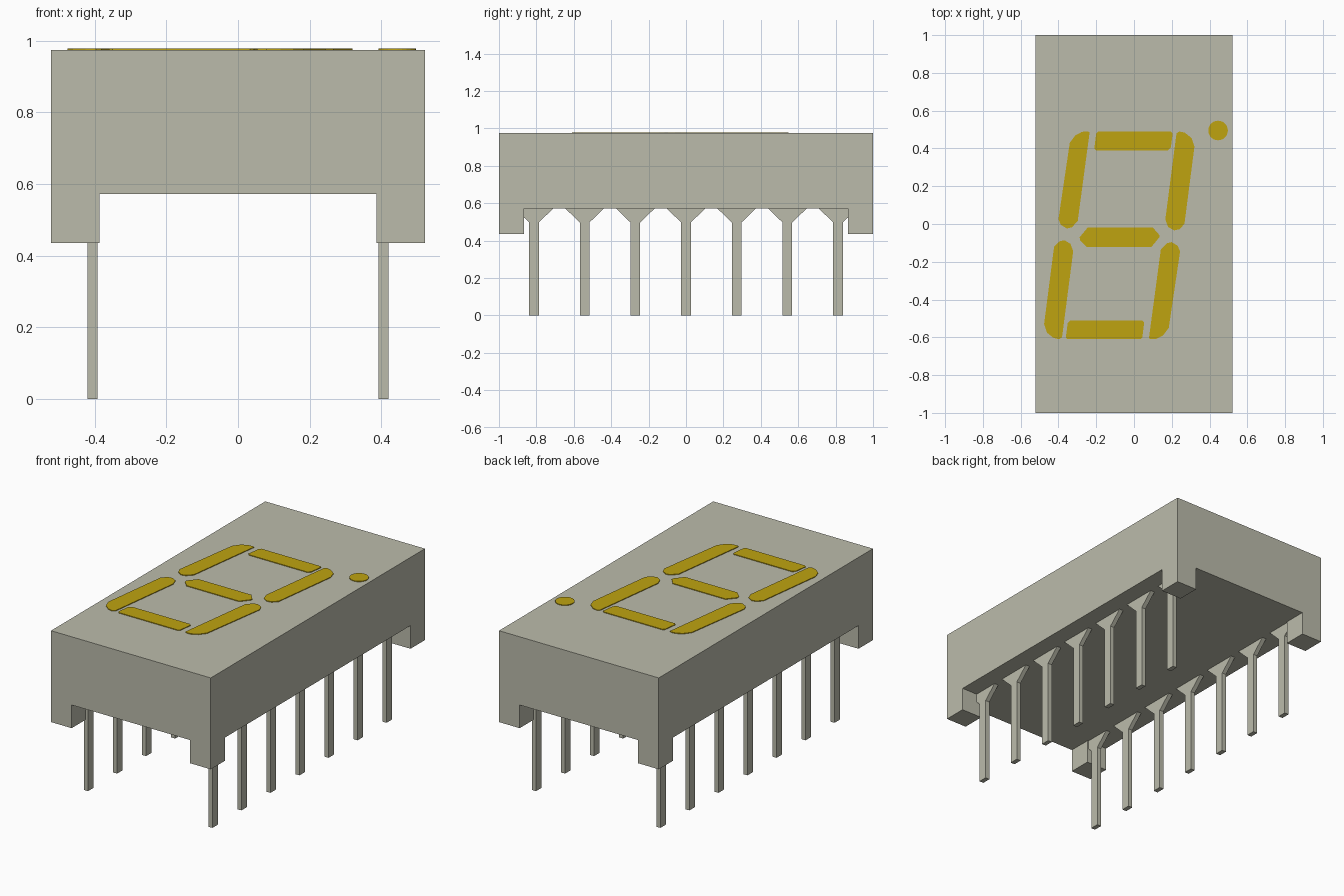
import bpy
import bmesh
import math

if "Cube" in bpy.data.objects:
    bpy.data.objects.remove(bpy.data.objects["Cube"], do_unlink=True)


def material(name, colour):
    mat = bpy.data.materials.new(name)
    mat.use_nodes = True
    mat.diffuse_color = colour
    mat.node_tree.nodes["Principled BSDF"].inputs["Base Color"].default_value = colour
    return mat


GREY = material("warm grey", (0.50, 0.50, 0.41, 1))
YELLOW = material("amber yellow", (0.52, 0.366, 0.005, 1))


def finish(bm, name, mat):
    bmesh.ops.recalc_face_normals(bm, faces=bm.faces)
    mesh = bpy.data.meshes.new(name)
    bm.to_mesh(mesh)
    bm.free()
    mesh.materials.append(mat)
    obj = bpy.data.objects.new(name, mesh)
    bpy.context.collection.objects.link(obj)
    return obj


def prism(name, outline, depth, mat):
    """Extrude a closed outline of 3D points along a vector."""
    bm = bmesh.new()
    face = bm.faces.new([bm.verts.new(p) for p in outline])
    new = bmesh.ops.extrude_face_region(bm, geom=[face])["geom"]
    bmesh.ops.translate(bm, vec=depth,
                        verts=[v for v in new if isinstance(v, bmesh.types.BMVert)])
    return finish(bm, name, mat)


# Housing: a block whose four bottom corners are pulled down into feet
HALF_X, HALF_Y, TOP, BASE, FOOT = 0.522, 1.0, 0.975, 0.572, 0.435
INNER_X, INNER_Y = 0.387, 0.865
bm = bmesh.new()
bmesh.ops.create_cube(bm, size=1)
for v in bm.verts:
    v.co = (v.co.x * 2 * HALF_X, v.co.y * 2 * HALF_Y, TOP if v.co.z > 0 else BASE)
for sign in (-1, 1):
    for point in ((sign * INNER_X, 0, 0), (0, sign * INNER_Y, 0)):
        axis = (1, 0, 0) if point[0] else (0, 1, 0)
        bmesh.ops.bisect_plane(bm, geom=bm.verts[:] + bm.edges[:] + bm.faces[:],
                               plane_co=point, plane_no=axis)
bm.normal_update()
corners = [f for f in bm.faces if f.normal.z < -0.9
           and abs(f.calc_center_median().x) > INNER_X
           and abs(f.calc_center_median().y) > INNER_Y]
for face in bmesh.ops.extrude_discrete_faces(bm, faces=corners)["faces"]:
    bmesh.ops.translate(bm, vec=(0, 0, FOOT - BASE), verts=face.verts)
finish(bm, "housing", GREY)

# Pins: flat stems flaring out where they meet the housing
PITCH, PIN_X, THICK = 0.271, 0.393, 0.027
half_pin = [(0.026, 0), (0.026, 0.497), (0.108, BASE + 0.004)]
profile = half_pin + [(-y, z) for y, z in reversed(half_pin)]
for side, sign in (("left", 1), ("right", -1)):
    for i in range(7):
        y0 = (i - 3) * PITCH
        prism(f"{side}_pin_{i + 1}", [(sign * PIN_X, y0 + y, z) for y, z in profile],
              (sign * THICK, 0, 0), GREY)

# Lit segments: thin plates; the lower half is the upper half turned half a circle
CX, CY, PLATE = -0.078, -0.06, 0.004


def plate(name, points):
    prism(name, [(x, y, TOP) for x, y in points], (0, 0, PLATE), YELLOW)


upper = {
    "end_bar": [(-.19, .49), (.195, .49), (.205, .48), (.195, .405), (.18, .39),
                (-.2, .39), (-.21, .4), (-.2, .48)],
    "bar_a": [(-.235, .485), (-.245, .49), (-.275, .488), (-.31, .47), (-.34, .43),
              (-.4, .025), (-.387, -.005), (-.355, -.024), (-.33, -.018), (-.298, .015)],
    "bar_b": [(.225, .48), (.24, .49), (.27, .483), (.305, .455), (.32, .41),
              (.267, 0), (.24, -.028), (.212, -.034), (.18, -.015), (.166, .025)],
}
for name, points in upper.items():
    plate("upper_" + name, points)
    plate("lower_" + name, [(2 * CX - x, 2 * CY - y) for x, y in points])

plate("middle_bar", [(-.288, -.07), (-.245, -.019), (.1, -.019), (.134, -.058),
                     (.134, -.07), (.092, -.122), (-.25, -.122), (-.285, -.088)])

# Decimal point
plate("decimal_point", [(0.445 + 0.052 * math.cos(a), 0.495 + 0.052 * math.sin(a))
                        for a in (math.tau * i / 24 for i in range(24))])
